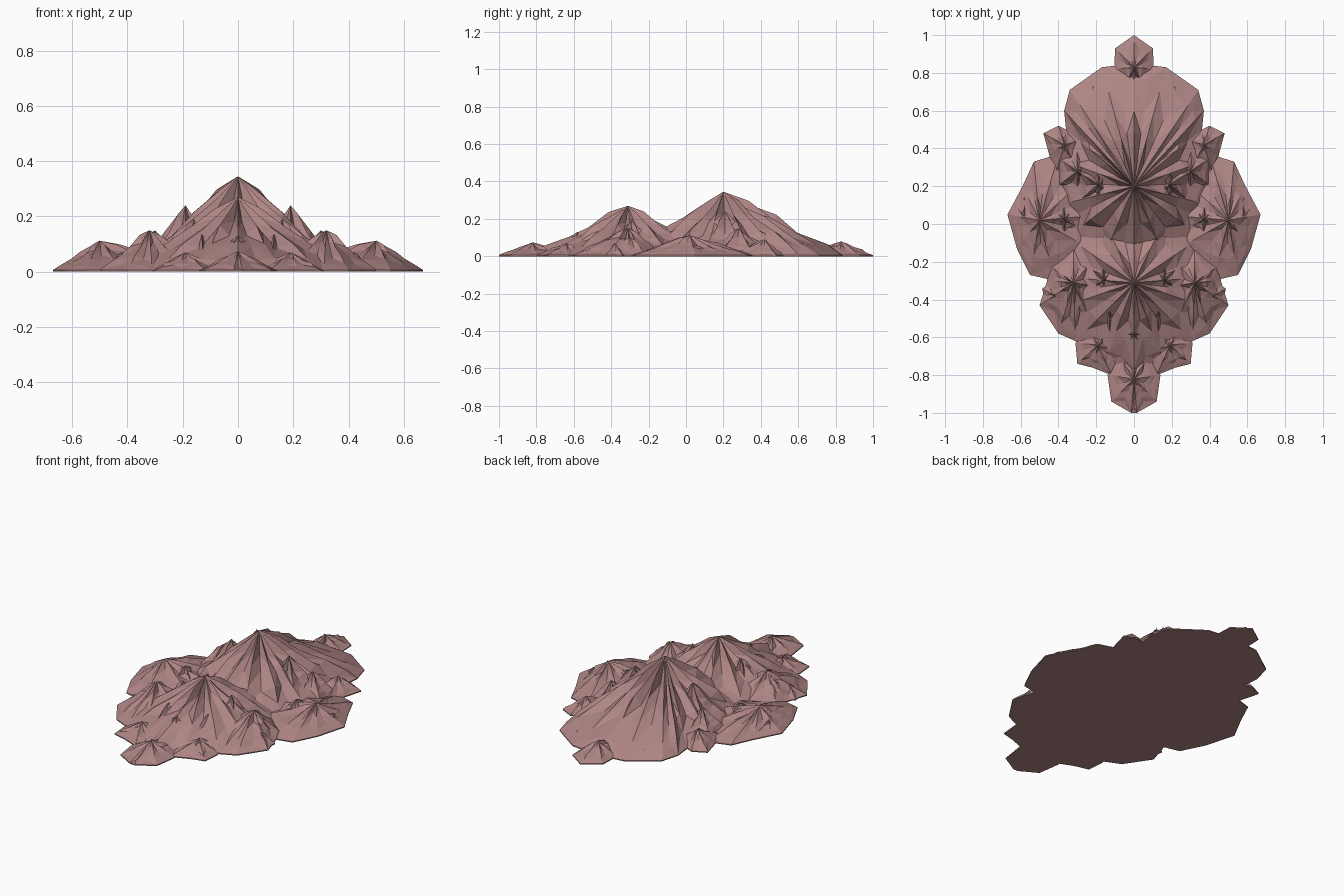
import bpy, bmesh, math

if "Cube" in bpy.data.objects:
    bpy.data.objects.remove(bpy.data.objects["Cube"])

rock = bpy.data.materials.new("dusty rose rock")
rock.diffuse_color = (0.42, 0.235, 0.23, 1)
rock.use_nodes = True
rock.node_tree.nodes["Principled BSDF"].inputs["Base Color"].default_value = rock.diffuse_color


def jitter(x, y, k):
    # repeatable noise from -1 to 1 that is the same on the left and the right
    v = math.sin(round(abs(x), 3) * 127.1 + round(y, 3) * 311.7 + k * 74.7) * 4375.85
    return 2 * (v - math.floor(v)) - 1


def mountain(name, apex, foot, rough=0.07):
    """Faceted peak: rings shrink from the footprint to the apex, with gullies between ridges."""
    ax, ay, h = apex
    ring = []
    for i, (x, y) in enumerate(foot):
        nx, ny = foot[(i + 1) % len(foot)]
        ring += [(x, y, 0), ((x + nx) / 2, (y + ny) / 2, 1)]
    n = len(ring)
    bm = bmesh.new()
    top = bm.verts.new(apex)
    rows = []
    for k, t in enumerate((0.2, 0.42, 0.64, 0.84, 1.0)):
        row = []
        for x, y, gully in ring:
            s, z = t, h * (1 - t) + 0.006 * t
            if t < 1:
                s *= 1 + rough * jitter(x, y, k)
                z *= 1 + rough * jitter(x, y, k + 20) - (0.13 if gully else -0.03)
            row.append(bm.verts.new((ax + (x - ax) * s, ay + (y - ay) * s, z)))
        rows.append(row)
    rows.append([bm.verts.new((v.co.x, v.co.y, 0)) for v in rows[-1]])
    for i in range(n):
        j = (i + 1) % n
        bm.faces.new((top, rows[0][i], rows[0][j]))
        for a, b in zip(rows, rows[1:]):
            # split along the ridge so both sides match
            if i % 2:
                bm.faces.new((a[i], b[i], b[j]))
                bm.faces.new((a[i], b[j], a[j]))
            else:
                bm.faces.new((a[i], b[i], a[j]))
                bm.faces.new((b[i], b[j], a[j]))
    bm.faces.new(rows[-1])
    bmesh.ops.recalc_face_normals(bm, faces=bm.faces)
    me = bpy.data.meshes.new(name)
    bm.to_mesh(me)
    bm.free()
    me.materials.append(rock)
    bpy.context.collection.objects.link(bpy.data.objects.new(name, me))


def central(name, apex, half):
    # half runs north to south; its mirror image closes the footprint
    mountain(name, apex, half + [(-x, y) for x, y in reversed(half) if x > 0])


def pair(name, apex, foot):
    mountain(name + "_right", apex, foot)
    mountain(name + "_left", (-apex[0], *apex[1:]), [(-x, y) for x, y in foot])


def blob(x, y, r, ry, n=6):
    # small irregular footprint
    return [(x + r * (1 + 0.15 * jitter(x, y, i)) * math.cos(math.tau * i / n + 0.5),
             y + ry * (1 + 0.15 * jitter(y, x, i)) * math.sin(math.tau * i / n + 0.5)) for i in range(n)]


# two main summits
central("north_summit", (0, 0.2, 0.345),
        [(0, 0.85), (0.17, 0.83), (0.34, 0.71), (0.37, 0.6), (0.36, 0.5), (0.42, 0.35),
         (0.40, 0.1), (0.34, -0.06), (0.18, -0.22), (0, -0.36)])
central("south_summit", (0, -0.31, 0.27),
        [(0, 0.2), (0.2, 0.1), (0.34, -0.08), (0.4, -0.28), (0.41, -0.45),
         (0.31, -0.62), (0.15, -0.72), (0, -0.83)])

# low hills at both ends
central("north_tip", (0, 0.83, 0.08),
        [(0, 1.0), (0.1, 0.93), (0.105, 0.82), (0.07, 0.68), (0, 0.62)])
central("south_tip", (0, -0.82, 0.075),
        [(0, -0.6), (0.09, -0.68), (0.14, -0.8), (0.12, -0.94), (0.015, -1.0)])

# broad side hills
pair("side_hill", (0.5, 0.02, 0.112),
     [(0.4, 0.37), (0.53, 0.33), (0.59, 0.2), (0.67, 0.05), (0.62, -0.13),
      (0.55, -0.27), (0.42, -0.3), (0.2, -0.15), (0.15, 0.05), (0.25, 0.25)])
pair("south_side_hill", (0.32, -0.31, 0.15),
     [(0.32, -0.1), (0.45, -0.22), (0.46, -0.3), (0.5, -0.43), (0.4, -0.58), (0.31, -0.62),
      (0.2, -0.58), (0.1, -0.35), (0.18, -0.15)])
pair("south_foothill", (0.19, -0.64, 0.07),
     [(0.26, -0.52), (0.31, -0.63), (0.3, -0.74), (0.22, -0.76), (0.12, -0.8),
      (0.03, -0.7), (0.1, -0.52)])
pair("north_foothill", (0.25, 0.57, 0.085),
     [(0.2, 0.8), (0.34, 0.71), (0.37, 0.6), (0.36, 0.5), (0.3, 0.42), (0.1, 0.45), (0.08, 0.7)])
pair("north_side_hill", (0.37, 0.42, 0.09),
     [(0.36, 0.5), (0.4, 0.52), (0.48, 0.48), (0.45, 0.37), (0.42, 0.25), (0.28, 0.25), (0.25, 0.45)])

# shoulders and crags leaning on the summits
for name, x, y, h, r, ry in (
        ("summit_shoulder", 0.19, 0.21, 0.24, 0.17, 0.24),
        ("outer_shoulder", 0.3, 0.28, 0.15, 0.13, 0.18),
        ("south_shoulder", 0.16, -0.29, 0.19, 0.15, 0.2),
        ("upper_crag", 0.1, 0.36, 0.22, 0.11, 0.22),
        ("north_crag", 0.1, 0.55, 0.14, 0.1, 0.18),
        ("lower_crag", 0.13, -0.47, 0.135, 0.11, 0.18),
        ("hill_crag", 0.37, 0.03, 0.1, 0.1, 0.14),
        ("edge_crag", 0.58, 0.04, 0.06, 0.07, 0.13),
        ("corner_crag", 0.42, -0.38, 0.07, 0.07, 0.09)):
    pair(name, (x, y, h), blob(x, y, r, ry))

# middle spurs on the spine
central("south_spur", (0, -0.58, 0.13), [(0, -0.35), (0.12, -0.45), (0.15, -0.6), (0.08, -0.72), (0, -0.76)])
central("north_spur", (0, 0.4, 0.225), [(0, 0.75), (0.1, 0.6), (0.14, 0.4), (0.1, 0.25), (0, 0.15)])
